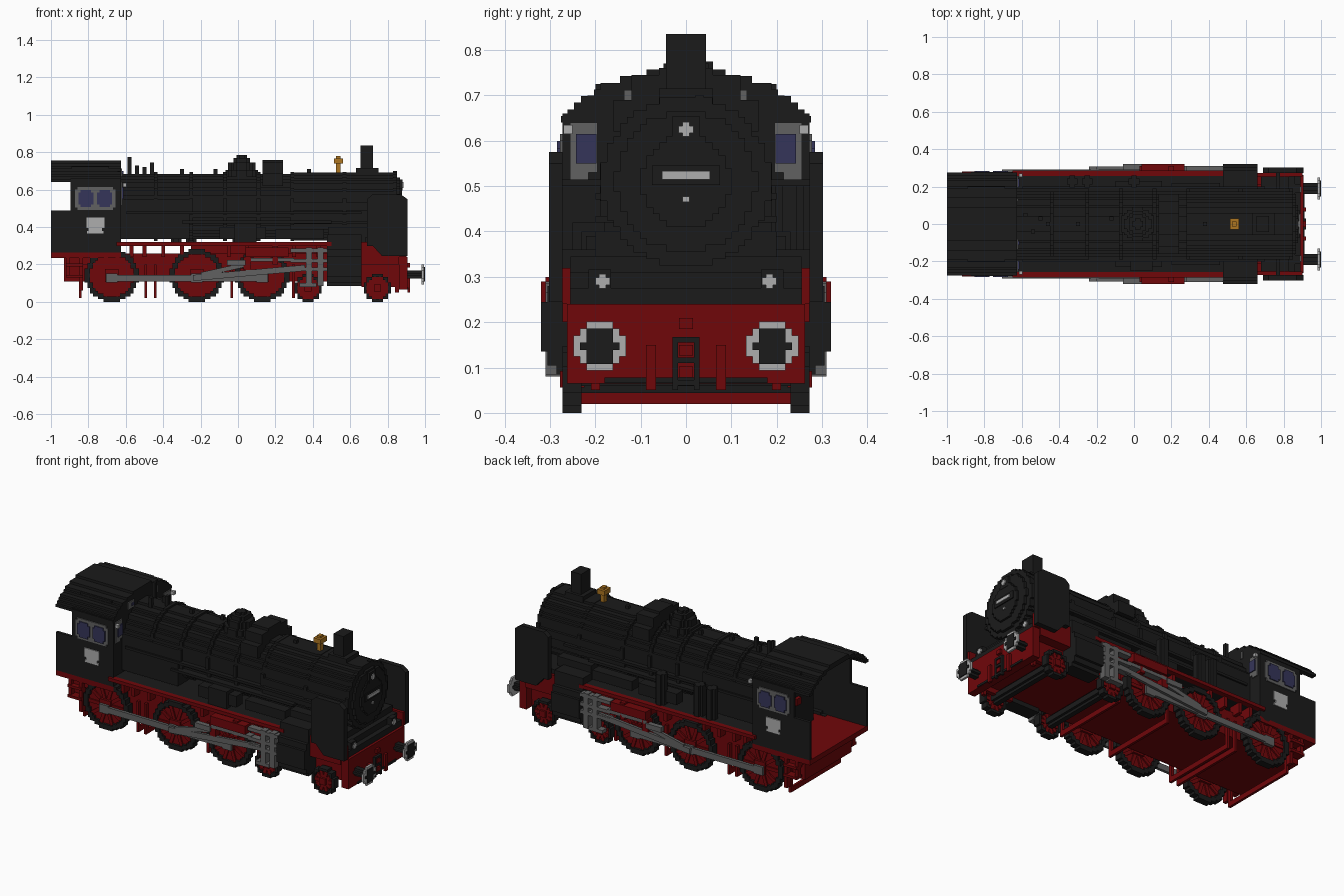
import bpy, bmesh
from math import sqrt, pi
from mathutils import Matrix, Vector

if "Cube" in bpy.data.objects:
    bpy.data.objects.remove(bpy.data.objects["Cube"])

STEP = .0145  # height of one stair step on round parts
PLATE = .006  # thickness of painted details


def material(name, *rgb):
    mat = bpy.data.materials.new(name)
    mat.use_nodes = True
    mat.diffuse_color = (*rgb, 1)
    mat.node_tree.nodes["Principled BSDF"].inputs["Base Color"].default_value = (*rgb, 1)
    return mat


BLACK = material("soot_black", .011, .011, .011)
RED = material("frame_red", .16, .002, .003)
STEEL = material("steel_grey", .12, .12, .12)
LIGHT = material("light_grey", .42, .42, .42)
GLASS = material("window_blue", .036, .036, .1)
BRASS = material("brass", .42, .18, .015)


def at(centre, reach):
    return (centre - reach, centre + reach)


def mid(reach):
    return at(0, reach)


def on(surface, thickness=PLATE):
    return (surface, surface + thickness)


def flip(span):
    return (-span[1], -span[0])


def finish(name, mat, bm):
    bmesh.ops.recalc_face_normals(bm, faces=bm.faces)
    mesh = bpy.data.meshes.new(name)
    bm.to_mesh(mesh)
    bm.free()
    mesh.materials.append(mat)
    bpy.context.collection.objects.link(bpy.data.objects.new(name, mesh))


def add_box(bm, xs, ys, zs, turn=0):
    spans = (xs, ys, zs)
    centre = Vector([sum(span) / 2 for span in spans])
    size = Matrix.Diagonal([span[1] - span[0] for span in spans] + [1])
    place = Matrix.Translation(centre) @ Matrix.Rotation(turn, 4, "Y") @ size
    bmesh.ops.create_cube(bm, size=1, matrix=place)


def boxes(name, mat, *items, both=False):
    """Boxes from x, y and z spans (and a turn); both=True mirrors them across the centre line."""
    bm = bmesh.new()
    for xs, ys, zs, *turn in items:
        add_box(bm, xs, ys, zs, *turn)
        if both:
            add_box(bm, xs, flip(ys), zs, *turn)
    finish(name, mat, bm)


def half_width(w, radius, rise):
    return round(radius * sqrt(max(0, 1 - (w / rise) ** 2)) / STEP) * STEP


def ring_rows(outer, inner, start):
    """Spans of the stair-stepped rows between two ovals, from start up to the outer rise."""
    count = round((outer[1] - start) / STEP)
    height = (outer[1] - start) / count
    for i in range(count):
        low = start + i * height
        wide, gap = (half_width(low + height / 2, *oval) for oval in (outer, inner))
        yield (gap, wide), (low, low + height)
        yield (-wide, -gap), (low, low + height)


def prism(name, mat, axis, outline, span):
    """Extrude an outline along an axis."""
    place = {"x": lambda u, w, a: (a, u, w), "y": lambda u, w, a: (u, a, w),
             "z": lambda u, w, a: (u, w, a)}[axis]
    bm = bmesh.new()
    near, far = ([bm.verts.new(place(u, w, a)) for u, w in outline] for a in span)
    bm.faces.new(near)
    bm.faces.new(far)
    for i in range(len(outline)):
        bm.faces.new((near[i - 1], near[i], far[i], far[i - 1]))
    finish(name, mat, bm)


def disc(name, mat, axis, u, w, radius, span, rise=None, cut=None):
    """Stair-stepped bar, round or oval, optionally cut off below a height."""
    rise = rise or radius
    start = -rise if cut is None else cut
    count = max(3, round((rise - start) / STEP))
    height = (rise - start) / count
    edge = []
    for i in range(count):
        low = start + i * height
        wide = max(half_width(low + height / 2, radius, rise), STEP / 2)
        edge += [(wide, low), (wide, low + height)]
    outline = [(u + k, w + z) for k, z in edge] + [(u - k, w + z) for k, z in reversed(edge)]
    prism(name, mat, axis, outline, span)


def wheel(name, x, radius, ys):
    """Black stepped tyre with a red web, spokes and hub."""
    hole = radius * .82
    tyre = [((x + us[0], x + us[1]), ys, (radius + zs[0], radius + zs[1]))
            for us, zs in ring_rows((radius, radius), (hole, hole), -radius)]
    boxes(name + "_tyre", BLACK, *tyre)
    disc(name + "_web", RED, "y", x, radius, hole, at(sum(ys) / 2, STEP / 2))
    spoke_y = (ys[0] + PLATE, ys[1] - PLATE)
    spokes = [(at(x, hole), spoke_y, at(radius, .01), i * pi / 5) for i in range(5)]
    hub = (at(x, radius / 4), (ys[0] - PLATE, ys[1] + PLATE), at(radius, radius / 4))
    boxes(name + "_spokes", RED, *spokes, hub)


# Shared spans and stations
CAB_X, CAB_Y = (-.895, -.625), (.255, .272)
TENDER_END = -1
WHEEL_Y, ROD_Y, GEAR_Y = (.23, .272), (.275, .292), (.27, .31)
DRIVERS, BOGIE = (-.675, -.22, .13), (.375, .745)
DRIVER_R, BOGIE_R = .141, .074
BEAM = .905
AXIS_Z, BOILER_R = .51, .175
BUFFER_Y, BUFFER_Z = .19, .147

# Main frame, running boards and front beam
BOARD_Z, BOARD_X = .3, (-.65, .5)
boxes("main_frame", RED, ((-.93, .88), mid(.215), (.11, .26)), ((-.25, .5), mid(.2), (.26, BOARD_Z)))
boxes("running_board_edge", RED, (BOARD_X, (.256, .287), on(BOARD_Z, .02)), both=True)
boxes("running_board_top", BLACK, (BOARD_X, mid(.256), on(BOARD_Z, .02)))
boxes("board_brackets", RED, *[(at(x, .01), (.19, .265), (.24, BOARD_Z))
      for x in (-.57, -.5, -.4, -.3, -.05, .05, .3, .43)], both=True)
boxes("front_beam", RED, ((.86, BEAM), mid(.262), (.065, .24)))
boxes("front_side_sheet", RED, ((.66, .86), (.21, .272), (.2, .25)),
      ((.66, .78), CAB_Y, (.25, .32)), ((.78, .9), CAB_Y, (.24, .32)), both=True)
boxes("front_apron", BLACK, *[((.68, .89 - i * .03), mid(CAB_Y[0]), on(.24 + i * .035, .035))
      for i in range(3)])
boxes("smokebox_saddle", BLACK, ((.48, .7), mid(.2), (.24, .4)))

# Smoke deflectors
deflector = [(.69, .3), (.69, .55), (.72, .575), (.87, .575), (BEAM, .55), (BEAM, .245),
             (.77, .245), (.72, .3)]
DEFLECTOR_Y = (CAB_Y[1], .302)
for side, ys in (("right", flip(DEFLECTOR_Y)), ("left", DEFLECTOR_Y)):
    prism(side + "_smoke_deflector", BLACK, "y", deflector, ys)
boxes("deflector_stays", BLACK, ((.76, .78), (.15, .28), on(.5, STEP)), both=True)

# Boiler with bands, smokebox and door
for name, radius, span in (
        ("boiler", BOILER_R, (CAB_X[1], .3)), ("smokebox", .182, (.3, .85)),
        ("smokebox_door", .155, (.85, .866)), ("door_centre", .1, (.866, .878))):
    disc(name, BLACK, "x", 0, AXIS_Z, radius, span)
for i, x in enumerate((-.45, -.26, -.08, .1, .28, .56, .83)):
    disc("boiler_band_%d" % i, BLACK, "x", 0, AXIS_Z, .185, on(x, .02))
boxes("firebox", BLACK, ((CAB_X[1], -.26), mid(.19), (.335, .55)))
boxes("boiler_pipes", BLACK, ((-.6, .66), (.17, .2), on(.47, STEP)),
      ((-.3, .5), (.16, .2), on(.42, STEP)), ((-.1, .15), (.17, .23), (.335, .4)),
      ((.2, .46), (.16, .22), (.335, .39)), both=True)
for i, x in enumerate((-.33, -.25, 0)):
    disc("air_pump_%d" % i, BLACK, "z", x, .228, .032, (.32, .5))
boxes("feed_pump", BLACK, ((-.02, .1), (-.25, -.18), (.32, .42)))

# Chimney, domes, bell and top fittings
boxes("chimney", BLACK, (at(.69, .06), mid(.06), (.66, .715)), (at(.688, .033), mid(.044), (.7, .835)))
for i, top in enumerate((.705, .745, .77, .785)):
    disc("steam_dome_%d" % i, BLACK, "z", .02, 0, .09 - i * .02, (.65, top))
boxes("sand_box", BLACK, *[(at(.185, .055), mid(reach), (.62, top))
      for reach, top in ((.16, .69), (.12, .745), (.06, .76))])
boxes("bell", BRASS, (at(.537, .024), mid(.03), (.74, .768)), (at(.537, .012), mid(.014), (.69, .78)))
boxes("whistle_posts", BLACK, *[(at(x, .01), at(y, .01), (.62, top)) for x, y, top in (
    (-.58, .05, .775), (-.54, -.04, .73), (-.5, .03, .72), (-.46, 0, .745), (-.3, 0, .71),
    (-.12, .03, .71), (.38, 0, .71), (.84, .03, .7))])

# Cab walls, front wall, roof shell and floor
FLOOR_Z, EAVES_Z, ARCH_Z = .265, .64, .6
boxes("cab_sides", BLACK, (CAB_X, CAB_Y, (FLOOR_Z, .66)),
      ((TENDER_END, CAB_X[0]), CAB_Y, (FLOOR_Z, .49)), both=True)
FRONT_WALL = (CAB_X[1] - .02, CAB_X[1])
boxes("cab_front_lower", BLACK, (FRONT_WALL, mid(.26), (FLOOR_Z, EAVES_Z)))
disc("cab_front_arch", BLACK, "x", 0, ARCH_Z, .275, FRONT_WALL, rise=.145, cut=EAVES_Z - ARCH_Z)
roof_rows = ring_rows((.284, .157), (.26, .134), EAVES_Z - ARCH_Z)
boxes("cab_roof", BLACK, *[((TENDER_END, CAB_X[1]), ys, (ARCH_Z + zs[0], ARCH_Z + zs[1]))
      for ys, zs in roof_rows])
boxes("roof_hatch", BLACK, ((-.89, -.69), (.165, .2), (.7, .725)), both=True)
boxes("cab_floor", RED, ((TENDER_END, CAB_X[1]), mid(.272), (.235, FLOOR_Z)),
      ((-.92, -.66), mid(.25), (.2, .235)))
boxes("boiler_backhead", BLACK, ((-.72, -.64), mid(.16), (FLOOR_Z, .62)))
boxes("backhead_valves", BRASS, (on(-.73, .01), at(.08, .02), at(.47, .02)), both=True)
boxes("backhead_handles", RED, (on(-.74, .02), mid(.02), at(.44, .02)))

# Cab windows and side plates
SIDE, WINDOW_X, WINDOW_Z = on(CAB_Y[1]), -.763, .553
boxes("side_window_frame", STEEL, (at(WINDOW_X, .108), SIDE, at(WINDOW_Z, .048)),
      (at(WINDOW_X, .096), SIDE, at(WINDOW_Z, .062)), both=True)
panes = []
for x in at(WINDOW_X, .05):
    panes += [(at(x, .04), on(SIDE[1]), at(WINDOW_Z, .031)), (at(x, .028), on(SIDE[1]), at(WINDOW_Z, .046))]
boxes("side_window_panes", GLASS, *panes, both=True)
boxes("cab_side_plates", LIGHT, (at(WINDOW_X, .048), SIDE, (.395, .45)),
      (at(WINDOW_X, .035), SIDE, (.38, .395)), (at(WINDOW_X, .045), SIDE, (.365, .38)), both=True)
FRONT = on(CAB_X[1])
boxes("front_window_frame", STEEL, (FRONT, (.215, .256), (.515, EAVES_Z)),
      (FRONT, (.195, .23), (.53, EAVES_Z)), both=True)
boxes("front_window_panes", GLASS, (on(FRONT[1]), (.197, .242), (.55, .615)), both=True)
boxes("upper_front_windows", STEEL, (FRONT, (-.137, -.08), (.67, .712)), (FRONT, (.12, .135), (.67, .712)))
boxes("upper_front_pane", GLASS, (on(FRONT[1]), (-.112, -.09), (.685, .7)))
boxes("cab_lamps", LIGHT, (at(-.605, .01), at(.26, .01), at(.625, .01)), both=True)

# Wheels, axles and brake rigging
for side, ys in (("right", flip(WHEEL_Y)), ("left", WHEEL_Y)):
    for i, x in enumerate(DRIVERS):
        wheel("%s_driver_%d" % (side, i), x, DRIVER_R, ys)
    for i, x in enumerate(BOGIE):
        wheel("%s_bogie_wheel_%d" % (side, i), x, BOGIE_R, ys)
for i, x in enumerate(BOGIE):
    disc("bogie_axle_%d" % i, BLACK, "y", x, BOGIE_R, .03, mid(WHEEL_Y[0]))
BRAKES = (-.85, -.5, -.45, -.04, .29)
boxes("brake_beams", RED, *[(on(x, STEP), mid(.235), on(.02, .03)) for x in BRAKES])
boxes("brake_hangers", RED, *[(on(x, STEP), (.215, .235), (.03, .2)) for x in BRAKES], both=True)
boxes("cab_steps", RED, (at(-.91, .01), (.24, .27), (.13, .24)), (at(-.84, .01), (.24, .27), (.06, .24)),
      *[((-.92, -.83), (.23, .28), on(z, STEP)) for z in (.13, .19)], both=True)
boxes("front_guard_irons", RED, (at(.85, .01), at(.2, .01), (.05, .12)),
      ((.66, .84), (.19, .215), (.08, .11)), both=True)

# Cylinders and motion
CYLINDER_X = (.475, .66)
boxes("cylinders", BLACK, (CYLINDER_X, (.2, .32), (.135, .245)), (CYLINDER_X, (.2, .305), (.105, .28)),
      (CYLINDER_X, (.2, .285), (.085, .36)), both=True)
boxes("valve_gear", RED, ((.04, .27), (.27, .32), (.24, .29)),
      (at(.05, .02), GEAR_Y, (.17, .24)), (at(.2, .015), GEAR_Y, (.2, .3)), both=True)
boxes("valve_crank", STEEL, ((-.06, .04), (.29, .32), (.195, .225)),
      ((.04, .3), GEAR_Y, (.215, .235)), both=True)
boxes("crosshead_frame", STEEL, *[(at(x, .016), GEAR_Y, (.085, .29)) for x in (.38, .44)],
      ((.33, .42), GEAR_Y, on(.08, .02)),
      *[((.28, CYLINDER_X[0]), GEAR_Y, on(z, .02)) for z in (.165, .21, .265)], both=True)
MAIN_ROD_Y = on(ROD_Y[1], .016)
boxes("coupling_and_main_rods", STEEL, ((-.66, .16), ROD_Y, (.11, .145)),
      *[(at(x, .03), ROD_Y, at(.128, .025)) for x in DRIVERS],
      ((-.24, .36), MAIN_ROD_Y, at(.155, .016), -.09),
      ((-.2, .04), MAIN_ROD_Y, at(.172, .012), -.22), both=True)

# Buffers and lamps
for side, y in (("right", -BUFFER_Y), ("left", BUFFER_Y)):
    for part, mat, radius, span in (("shaft", BLACK, .022, (BEAM, .985)),
                                    ("head", LIGHT, .054, (.982, .995)), ("face", BLACK, .039, (.995, 1))):
        disc(side + "_buffer_" + part, mat, "x", y, BUFFER_Z, radius, span)


def cross_lamp(name, x, y, z, **options):
    """Small cross-shaped lamp glass."""
    boxes(name, LIGHT, *[(on(x), at(y, wide), at(z, tall))
          for wide, tall in ((.016, .008), (.008, .016))], **options)


boxes("lamp_housings", BLACK, ((.86, .89), at(BUFFER_Y, .025), at(.29, .026)), both=True)
cross_lamp("beam_lamps", .89, BUFFER_Y - PLATE, .29, both=True)
boxes("head_lamp_housing", BLACK, ((.85, .88), mid(.03), at(.625, .03)))
cross_lamp("head_lamp", .88, 0, .625)

# Coupling, hoses and door plates
HOOK = on(BEAM, STEP)
boxes("coupling_links", BLACK, (HOOK, at(.024, .006), (.05, .165)), both=True)
boxes("coupling_bars", BLACK, *[(HOOK, mid(.03), on(z, .012)) for z in (.06, .11, .155)],
      (on(BEAM), mid(.18), at(.072, .006)))
boxes("brake_hoses", RED, (HOOK, at(.077, .011), (.05, .15)), both=True)
boxes("coupling_hook", RED, *[(HOOK, mid(.015), at(z, .012)) for z in (.09, .138, .197)])
boxes("door_plate_backing", BLACK, (on(.878), mid(.075), at(.524, .022)))
boxes("door_plate", LIGHT, (on(.884), mid(.053), at(.524, .009)), (on(.878), mid(.008), at(.471, .006)))
